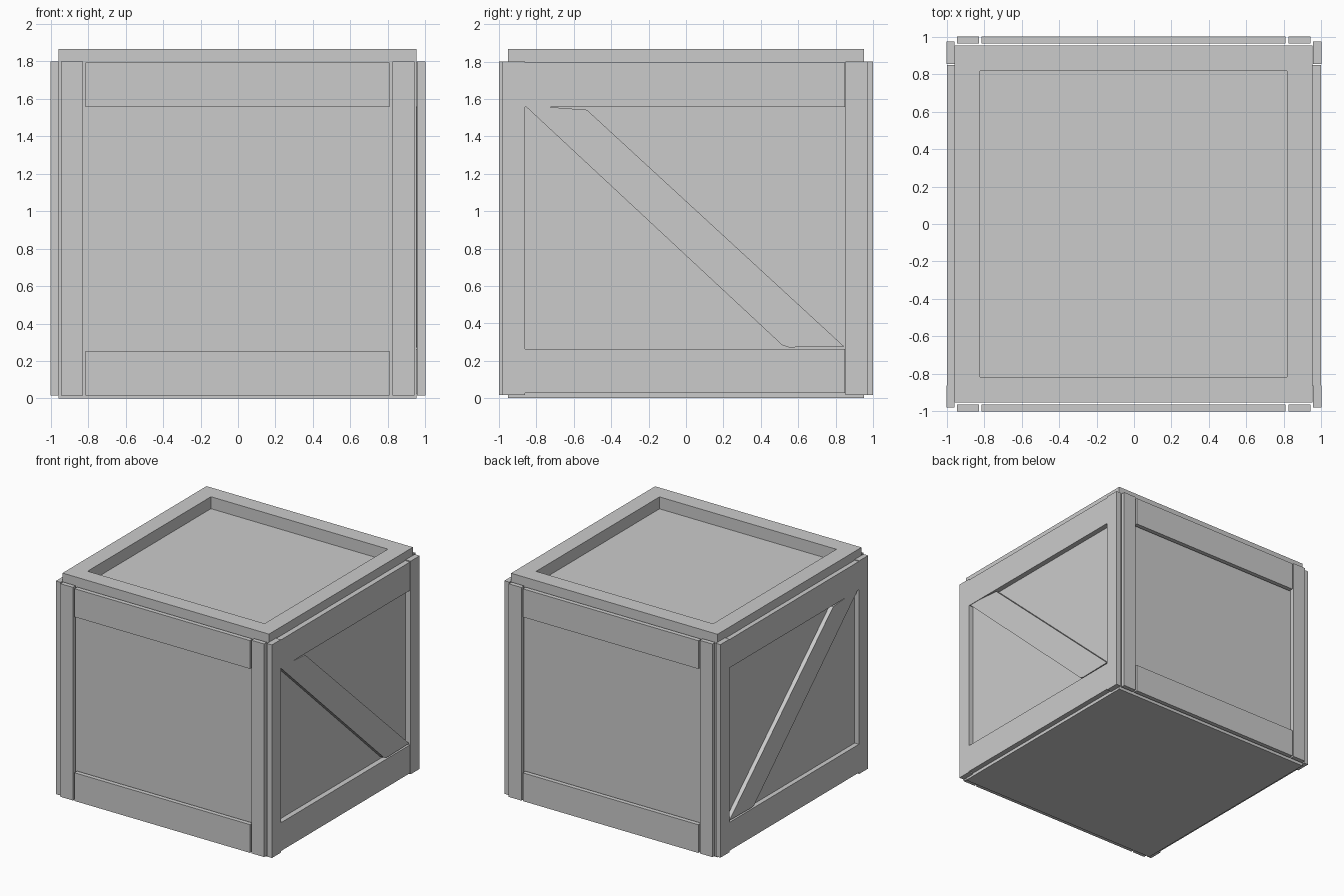
import bpy, bmesh
from mathutils import Vector

if "Cube" in bpy.data.objects:
    bpy.data.objects.remove(bpy.data.objects["Cube"])


def finish(name, bm):
    bmesh.ops.recalc_face_normals(bm, faces=bm.faces)
    me = bpy.data.meshes.new(name)
    bm.to_mesh(me)
    bm.free()
    ob = bpy.data.objects.new(name, me)
    bpy.context.collection.objects.link(ob)
    return ob


def box_bm(lo, hi):
    bm = bmesh.new()
    bmesh.ops.create_cube(bm, size=1)
    lo, hi = Vector(lo), Vector(hi)
    for v in bm.verts:
        v.co = (lo + hi) / 2 + v.co * (hi - lo)
    return bm


def box(name, lo, hi):
    return finish(name, box_bm(lo, hi))


# Main body with a square recess in the lid
bm = box_bm((-0.958, -0.952, 0), (0.953, 0.952, 1.867))
top = max(bm.faces, key=lambda f: f.calc_center_median().z)
bmesh.ops.inset_region(bm, faces=[top], thickness=0.193)
floor = bmesh.ops.extrude_face_region(bm, geom=[top])
bmesh.ops.delete(bm, geom=[top], context='FACES_ONLY')
for v in floor["geom"]:
    if isinstance(v, bmesh.types.BMVert):
        v.co.z -= 0.1
finish("crate_body", bm)

# Front and back: corner posts and horizontal boards, slightly off the body
for side, y0, y1 in (("front", -1, -0.963), ("back", 0.963, 1)):
    for end, x0, x1 in (("left", -0.945, -0.828), ("right", 0.824, 0.941)):
        box(f"{side}_{end}_post", (x0, y0, 0.017), (x1, y1, 1.8))
    for level, z0, z1 in (("lower", 0.017, 0.253), ("upper", 1.557, 1.793)):
        box(f"{side}_{level}_board", (-0.814, y0, z0), (0.81, y1, z1))

# Diagonal brace outline (y, z), shared by both sides
brace = [(-0.86, 1.563), (-0.71, 1.555), (-0.53, 1.542),
         (0.845, 0.277), (0.55, 0.272), (0.515, 0.283)]

# Left and right: posts, boards and brace
for side, x0, x1 in (("left", -1, -0.958), ("right", 0.955, 1)):
    for end, y0, y1 in (("front", -0.98, -0.862), ("back", 0.853, 0.974)):
        box(f"{side}_{end}_post", (x0, y0, 0.017), (x1, y1, 1.8))
    s = 1 if x1 > 0 else -1
    bx = sorted((s * 0.95, s * 0.997))
    for level, z0, z1 in (("lower", 0.027, 0.264), ("upper", 1.557, 1.794)):
        box(f"{side}_{level}_board", (bx[0], -0.862, z0), (bx[1], 0.85, z1))
    bm = bmesh.new()
    face = bm.faces.new([bm.verts.new((s * 0.95, y, z)) for y, z in brace])
    ext = bmesh.ops.extrude_face_region(bm, geom=[face])
    for v in ext["geom"]:
        if isinstance(v, bmesh.types.BMVert):
            v.co.x = s * 0.993
    finish(f"{side}_diagonal_brace", bm)
